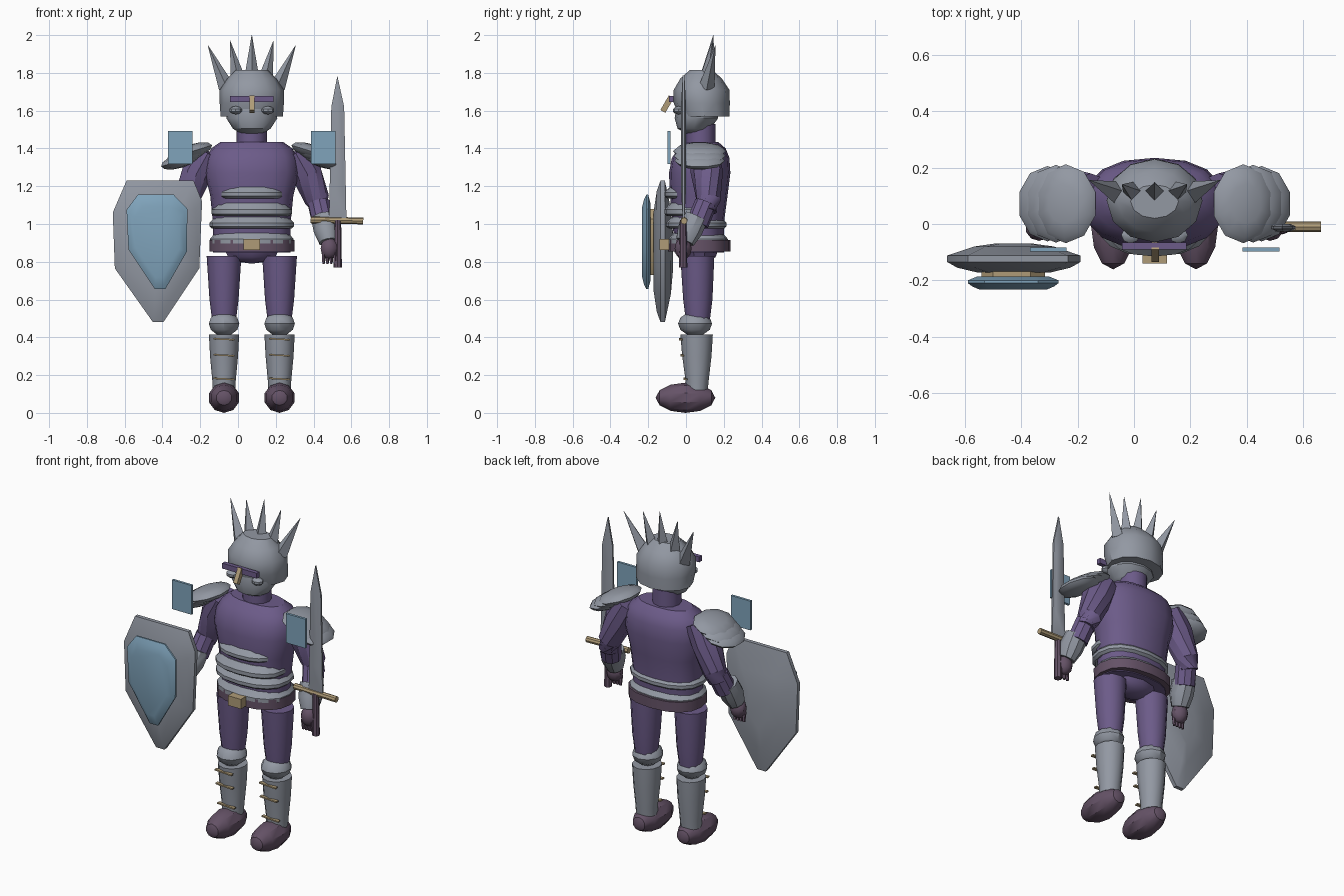
import bpy, bmesh, math
from mathutils import Vector, Matrix

if "Cube" in bpy.data.objects:
    bpy.data.objects.remove(bpy.data.objects["Cube"])

CX = 0.073  # the figure's own centre line


def mat(name, rgb):
    m = bpy.data.materials.new(name)
    m.diffuse_color = (*rgb, 1)
    m.use_nodes = True
    m.node_tree.nodes["Principled BSDF"].inputs["Base Color"].default_value = m.diffuse_color
    return m


CLOTH = mat("purple cloth", (0.150, 0.105, 0.250))
STEEL = mat("grey steel", (0.290, 0.315, 0.365))
BLUE = mat("blue enamel", (0.215, 0.370, 0.500))
GOLD = mat("dull gold", (0.430, 0.330, 0.185))
LEATHER = mat("dark leather", (0.130, 0.085, 0.135))


def finish(name, bm, material):
    bmesh.ops.recalc_face_normals(bm, faces=bm.faces)
    me = bpy.data.meshes.new(name)
    bm.to_mesh(me)
    bm.free()
    me.materials.append(material)
    ob = bpy.data.objects.new(name, me)
    bpy.context.collection.objects.link(ob)
    return ob


def bridge(bm, rings):
    loops = [[bm.verts.new(p) for p in r] for r in rings]
    n = len(loops[0])
    for a, b in zip(loops, loops[1:]):
        for i in range(n):
            bm.faces.new((a[i], a[(i + 1) % n], b[(i + 1) % n], b[i]))
    bm.faces.new(loops[0])
    bm.faces.new(loops[-1])


def loft(name, sections, material, n=12, cx=CX, power=1.0):
    """Stack of ovals: (z, half width, front y, back y)."""
    def s(v):
        return math.copysign(abs(v) ** power, v)
    bm = bmesh.new()
    bridge(bm, [[(cx + hw * s(math.cos(2 * math.pi * i / n)),
                  (y0 + y1) / 2 + (y1 - y0) / 2 * s(math.sin(2 * math.pi * i / n)), z)
                 for i in range(n)] for z, hw, y0, y1 in sections])
    return finish(name, bm, material)


def tube(name, pts, material, n=10):
    """Round limb through (x, y, z, radius) points."""
    ps = [Vector(p[:3]) for p in pts]
    rings = []
    for k, p in enumerate(ps):
        d = (ps[min(k + 1, len(ps) - 1)] - ps[max(k - 1, 0)]).normalized()
        q = Vector((0, 0, 1)).rotation_difference(d)
        rings.append([p + q @ Vector((math.cos(2 * math.pi * i / n), math.sin(2 * math.pi * i / n), 0))
                      * pts[k][3] for i in range(n)])
    bm = bmesh.new()
    bridge(bm, rings)
    return finish(name, bm, material)


def ball(name, c, r, material, rot=Matrix(), u=10, v=6):
    bm = bmesh.new()
    bmesh.ops.create_uvsphere(bm, u_segments=u, v_segments=v, radius=1)
    bm.transform(Matrix.Translation(c) @ rot @ Matrix.Diagonal((*r, 1)))
    return finish(name, bm, material)


def box(name, lo, hi, material, rot=Matrix()):
    bm = bmesh.new()
    bmesh.ops.create_cube(bm, size=1)
    lo, hi = Vector(lo), Vector(hi)
    bm.transform(Matrix.Translation((lo + hi) / 2) @ rot @ Matrix.Diagonal((*(hi - lo), 1)))
    return finish(name, bm, material)


def plate(name, outline, layers, material):
    """Domed slab from an (x, z) outline: layers of (y, scale) about its middle."""
    mx = (min(p[0] for p in outline) + max(p[0] for p in outline)) / 2
    mz = (min(p[1] for p in outline) + max(p[1] for p in outline)) / 2
    bm = bmesh.new()
    bridge(bm, [[(mx + (x - mx) * s, y, mz + (z - mz) * s) for x, z in outline] for y, s in layers])
    return finish(name, bm, material)


def X(side, d):
    return CX + side * d


# Torso, neck and pelvis
loft("torso", [(0.85, 0.205, -0.06, 0.2), (1.0, 0.205, -0.07, 0.2), (1.15, 0.22, -0.085, 0.22),
               (1.27, 0.25, -0.09, 0.235), (1.35, 0.24, -0.075, 0.23), (1.4, 0.215, -0.04, 0.21),
               (1.435, 0.165, 0.0, 0.17)], CLOTH, 16, power=0.85)
loft("neck", [(1.4, 0.08, 0.0, 0.155), (1.53, 0.08, 0.0, 0.155)], CLOTH)
ball("pelvis", (CX, 0.07, 0.86), (0.15, 0.1, 0.07), CLOTH)

# Belly bands, belt and buckle
for i, (z0, z1, hw, y0, y1) in enumerate([(0.885, 0.955, 0.222, -0.095, 0.222), (0.975, 1.038, 0.224, -0.105, 0.215),
                                          (1.042, 1.11, 0.212, -0.115, 0.17), (1.135, 1.197, 0.17, -0.115, 0.1)]):
    m = (z0 + z1) / 2
    loft(f"belly_band_{i}", [(z0, hw - .015, y0 + .015, y1 - .015), (z0 + .012, hw, y0, y1),
                             (m, hw, y0, y1), (z1, hw - .03, y0 + .03, y1 - .03)], STEEL, 16, power=0.85)
loft("belt", [(0.855, 0.225, -0.095, 0.235), (0.915, 0.225, -0.095, 0.235)], LEATHER, 16, power=0.85)
box("buckle", (0.03, -0.14, 0.862), (0.117, -0.09, 0.92), GOLD)

# Helmet, jaw and face pieces
loft("jaw", [(1.48, 0.06, 0.0, 0.1), (1.505, 0.1, -0.045, 0.13), (1.56, 0.135, -0.06, 0.17),
             (1.62, 0.13, -0.05, 0.17)], STEEL)
loft("helmet", [(1.57, 0.165, -0.035, 0.23), (1.64, 0.17, -0.065, 0.232), (1.71, 0.17, -0.065, 0.23),
                (1.77, 0.13, -0.03, 0.19), (1.815, 0.085, 0.02, 0.14)], STEEL)
box("brow_bar", (-0.042, -0.09, 1.645), (0.187, -0.065, 1.677), CLOTH)
box("nose_guard", (0.062, -0.115, 1.59), (0.088, -0.085, 1.68), GOLD, Matrix.Rotation(math.radians(-30), 4, 'X'))
for side in (-1, 1):
    ball("cheek_guard", (X(side, 0.085), -0.04, 1.602), (0.035, 0.03, 0.022), STEEL, u=8, v=5)

# Crown spikes
for i, (bx, bz, tx, tz, y) in enumerate([(0.135, 1.755, 0.232, 1.945, 0.155), (0.07, 1.785, 0.115, 1.97, 0.14),
                                         (0, 1.79, 0, 2.0, 0.145)]):
    for side in ((-1, 1) if bx else (1,)):
        tube(f"crown_spike_{i}", [(X(side, bx), 0.11, bz - 0.03, 0.042),
                                  (X(side, tx), y, tz, 0.001)], STEEL, 4)

for side in (-1, 1):
    # Pauldron layers and shoulder plate
    for i, (dx, z, rx, ry) in enumerate([(0.315, 1.385, 0.115, 0.14), (0.35, 1.36, 0.115, 0.138),
                                         (0.38, 1.335, 0.11, 0.134)]):
        ball(f"pauldron_layer_{i}", (X(side, dx), 0.072, z), (rx, ry, 0.038), STEEL,
             Matrix.Rotation(math.radians(17 * side), 4, 'Y'))
    box("shoulder_plate", (X(side, 0.378) - 0.065, -0.098, 1.317), (X(side, 0.378) + 0.065, -0.083, 1.492), BLUE)

    # Arm, bracer and hand
    tube("upper_arm", [(X(side, 0.23), 0.1, 1.38, 0.08), (X(side, 0.29), 0.11, 1.27, 0.085),
                       (X(side, 0.345), 0.12, 1.13, 0.067), (X(side, 0.365), 0.11, 1.07, 0.055)], CLOTH)
    tube("forearm", [(X(side, 0.355), 0.105, 1.11, 0.06), (X(side, 0.38), 0.06, 1.0, 0.06)], CLOTH)
    tube("bracer", [(X(side, 0.38), 0.055, 1.035, 0.066), (X(side, 0.393), 0.02, 0.965, 0.067),
                    (X(side, 0.405), -0.005, 0.905, 0.05)], STEEL)
    ball("hand", (X(side, 0.41), -0.015, 0.87), (0.048, 0.045, 0.058), LEATHER)
    for k in range(4):
        fx = X(side, 0.38 + k * 0.02)
        tube("finger", [(fx, -0.03, 0.85, 0.012), (fx, -0.025, 0.79, 0.008)], LEATHER, 5)

    # Leg, knee cap, greave and boot
    lx = X(side, 0.147)
    loft("thigh", [(0.48, 0.062, 0.0, 0.125), (0.6, 0.077, -0.015, 0.14), (0.83, 0.092, -0.03, 0.15)],
         CLOTH, 12, lx)
    ball("knee_cap", (lx, 0.048, 0.472), (0.085, 0.09, 0.064), STEEL)
    loft("greave", [(0.12, 0.06, 0.0, 0.115), (0.17, 0.062, -0.002, 0.12), (0.3, 0.074, -0.02, 0.135),
                    (0.415, 0.08, -0.03, 0.142)], STEEL, 12, lx)
    for z, y in ((0.39, -0.03), (0.305, -0.022), (0.18, -0.005)):
        box("greave_strap", (lx - 0.055, y - 0.008, z - 0.004), (lx + 0.055, y + 0.012, z + 0.004), GOLD,
            Matrix.Rotation(math.radians(3), 4, 'Y'))
    ball("boot", (lx, -0.003, 0.08), (0.083, 0.158, 0.08), LEATHER, Matrix.Rotation(math.radians(90), 4, 'X')
         @ Matrix.Diagonal((1, 0.506, 1.975, 1)))

# Sword: blade, guard and grip
plate("sword_blade", [(0.482, 1.03), (0.574, 1.03), (0.562, 1.62), (0.526, 1.785), (0.494, 1.62)],
      [(-0.026, 0.6), (-0.018, 1), (-0.008, 1), (0.0, 0.6)], STEEL)
tube("sword_guard", [(0.385, -0.01, 1.022, 0.018), (0.663, -0.01, 1.016, 0.018)], GOLD, 8)
tube("sword_grip", [(0.528, -0.015, 0.77, 0.022), (0.528, -0.015, 1.02, 0.018)], LEATHER, 8)

# Shield: steel body, gold ring behind a blue centre
outline = [(-0.59, 1.23), (-0.235, 1.23), (-0.19, 1.12), (-0.205, 0.765), (-0.395, 0.48), (-0.45, 0.48),
           (-0.652, 0.765), (-0.663, 1.06)]
plate("shield_body", outline, [(-0.172, 0.55), (-0.155, 0.85), (-0.135, 1), (-0.112, 1), (-0.08, 0.6), (-0.07, 0.3)],
      STEEL)
centre = [(-0.53, 1.155), (-0.34, 1.155), (-0.268, 1.08), (-0.27, 0.855), (-0.385, 0.655), (-0.44, 0.655),
          (-0.58, 0.865), (-0.59, 1.075)]
plate("shield_ring", centre, [(-0.16, 0.7), (-0.192, 0.7)], GOLD)
plate("shield_centre", centre, [(-0.232, 0.75), (-0.222, 0.9), (-0.21, 1), (-0.2, 1), (-0.187, 0.8)], BLUE)

# Smooth shading with sharp edges kept
for ob in bpy.context.scene.objects:
    ob.select_set(True)
bpy.context.view_layer.objects.active = bpy.context.scene.objects[0]
bpy.ops.object.shade_smooth_by_angle(angle=math.radians(35))
